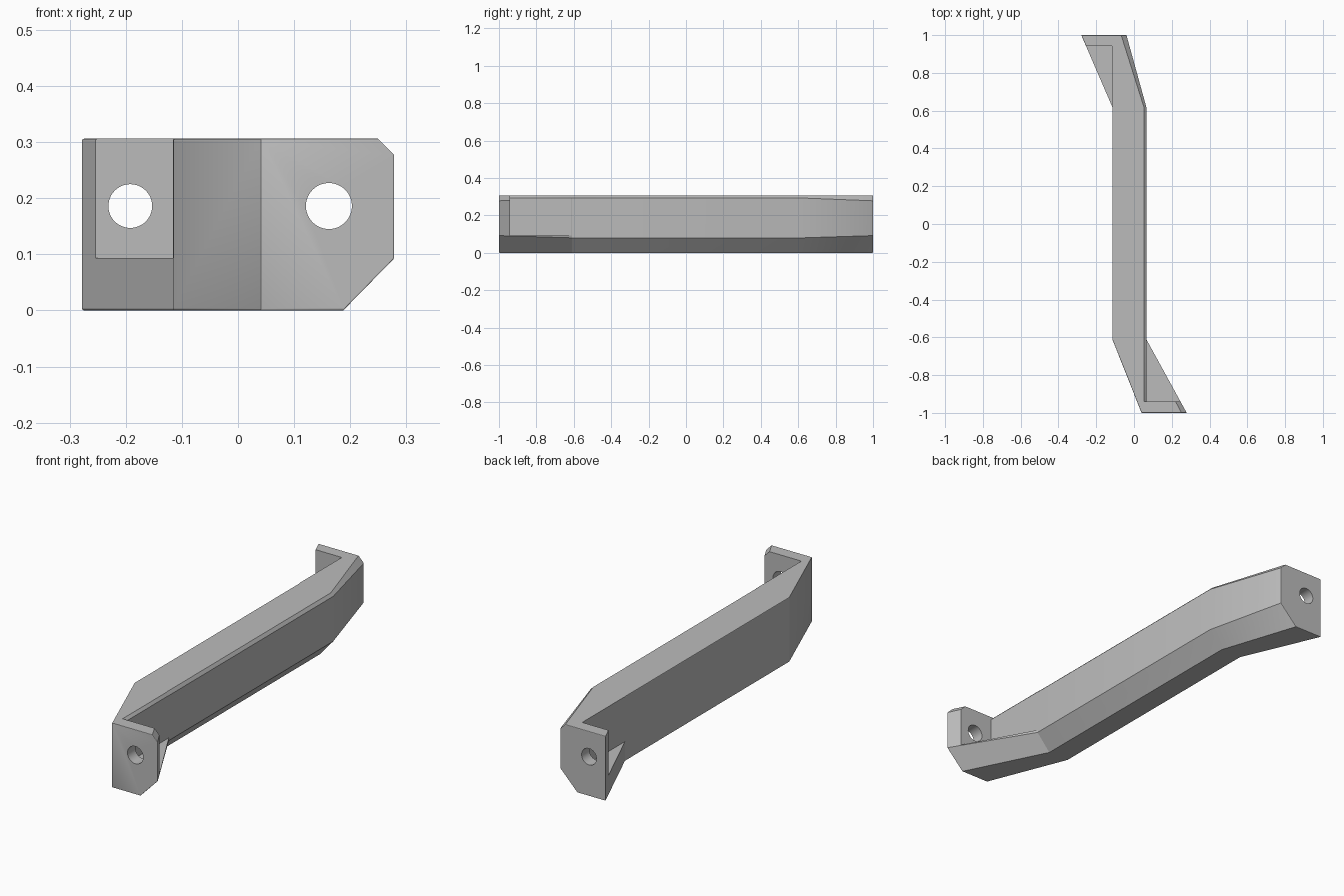
import bpy
import bmesh
from math import radians

cube = bpy.data.objects.get("Cube")
if cube:
    bpy.data.objects.remove(cube, do_unlink=True)

TOP = 0.306

grey = bpy.data.materials.new("satin grey")
grey.use_nodes = True
grey.diffuse_color = (0.5, 0.5, 0.5, 1)
grey.node_tree.nodes["Principled BSDF"].inputs["Base Color"].default_value = (0.5, 0.5, 0.5, 1)


def loft(name, sections):
    """Join a row of matching closed sections into a capped solid."""
    bm = bmesh.new()
    rings = [[bm.verts.new(p) for p in s] for s in sections]
    for a, b in zip(rings, rings[1:]):
        for i in range(len(a)):
            j = (i + 1) % len(a)
            bm.faces.new((a[i], a[j], b[j], b[i]))
    bm.faces.new(rings[0])
    bm.faces.new(rings[-1])
    bmesh.ops.recalc_face_normals(bm, faces=bm.faces)
    mesh = bpy.data.meshes.new(name)
    bm.to_mesh(mesh)
    bm.free()
    obj = bpy.data.objects.new(name, mesh)
    bpy.context.collection.objects.link(obj)
    return obj


def extrude(name, profile, y0, y1):
    return loft(name, [[(x, y, z) for x, z in profile] for y in (y0, y1)])


def section(y, left, right, cut_x, cut_z, top_cut):
    """Block section with a large lower and a small upper chamfer."""
    return [(left, y, 0), (right - cut_x, y, 0), (right, y, cut_z),
            (right, y, TOP - top_cut), (right - top_cut, y, TOP), (left, y, TOP)]


def cut(obj, cutter):
    cutter.hide_render = True
    mod = obj.modifiers.new("cut", 'BOOLEAN')
    mod.operation = 'DIFFERENCE'
    mod.solver = 'EXACT'
    mod.object = cutter
    bpy.context.view_layer.objects.active = obj
    bpy.ops.object.modifier_apply(modifier=mod.name)
    bpy.data.objects.remove(cutter, do_unlink=True)


# Cranked bar with its two flared ends
bar = loft("bracket_bar", [
    section(-1.0, 0.04, 0.279, 0.09, 0.092, 0.028),
    section(-0.61, -0.115, 0.065, 0.07, 0.08, 0.013),
    section(0.62, -0.115, 0.065, 0.07, 0.08, 0.013),
    section(1.0, -0.279, -0.04, 0.09, 0.092, 0.028)])
bar.data.materials.append(grey)

# Slightly softened corners
bevel = bar.modifiers.new("soft_edges", 'BEVEL')
bevel.width = 0.003
bevel.segments = 2
bevel.limit_method = 'ANGLE'
bevel.angle_limit = radians(60)
bpy.context.view_layer.objects.active = bar
bpy.ops.object.modifier_apply(modifier=bevel.name)

# Pockets behind the flanges, leaving a gusset below each
FLOOR = 0.093
cut(bar, extrude("front_pocket", [(0.0655, FLOOR), (0.5, FLOOR), (0.5, 0.32),
                                  (0.0395, 0.32), (0.0655, 0.294)], -0.94, -0.5))
cut(bar, extrude("back_pocket", [(-0.5, FLOOR), (-0.1155, FLOOR),
                                 (-0.1155, 0.4), (-0.5, 0.4)], 0.5, 0.942))

# Screw holes through the flanges
for x, y, r in ((0.162, -0.97, 0.041), (-0.192, 0.97, 0.039)):
    bpy.ops.mesh.primitive_cylinder_add(vertices=48, radius=r, depth=0.2,
                                        location=(x, y, 0.186),
                                        rotation=(radians(90), 0, 0))
    cut(bar, bpy.context.object)

# Smooth hole walls, crisp edges elsewhere
bpy.ops.object.select_all(action='DESELECT')
bar.select_set(True)
bpy.context.view_layer.objects.active = bar
bpy.ops.object.shade_smooth_by_angle(angle=radians(20))
